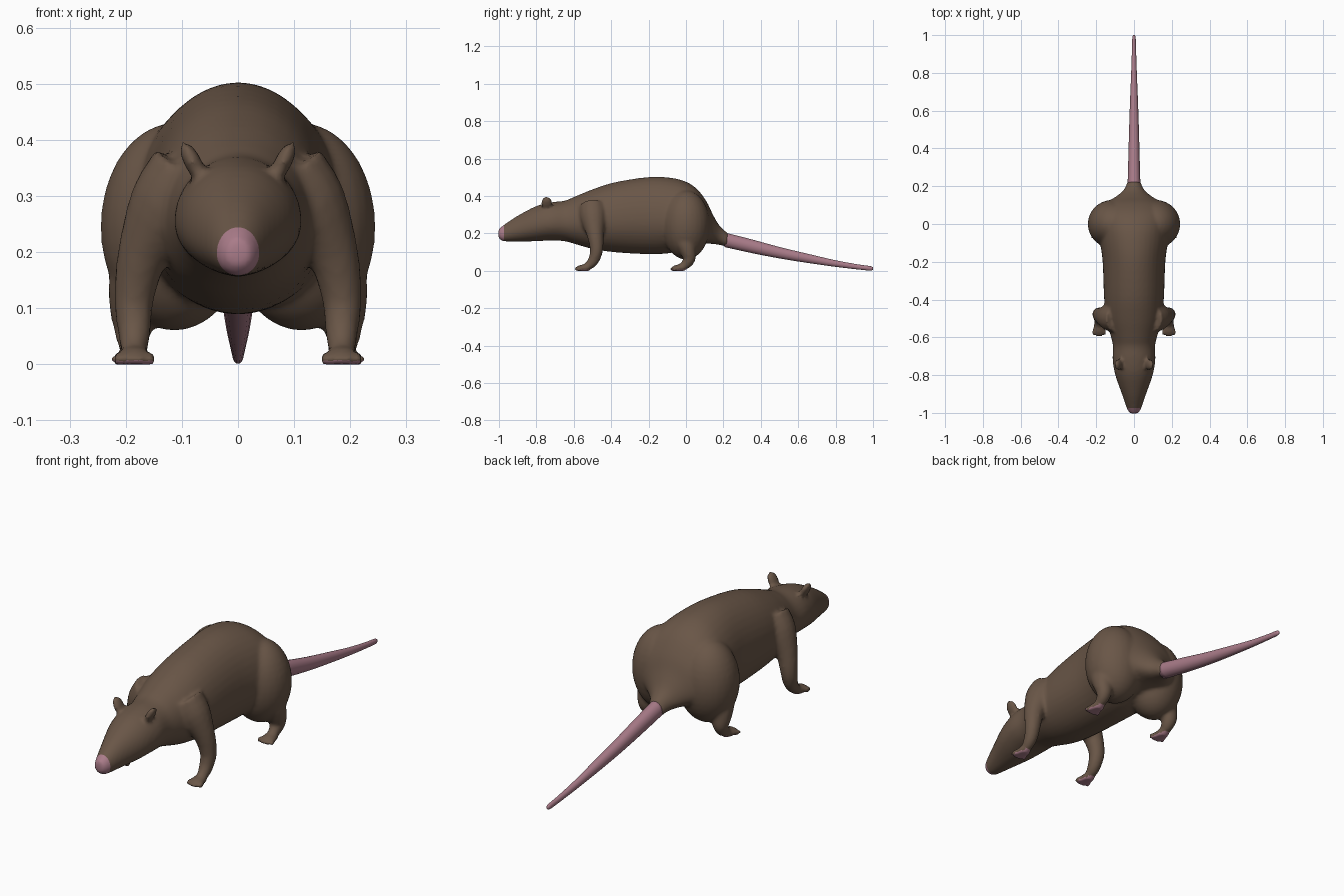
import bpy, bmesh, math
from mathutils import Vector, Matrix

if "Cube" in bpy.data.objects:
    bpy.data.objects.remove(bpy.data.objects["Cube"])


def material(name, rgb):
    m = bpy.data.materials.new(name)
    m.diffuse_color = (*rgb, 1)
    m.use_nodes = True
    m.node_tree.nodes["Principled BSDF"].inputs["Base Color"].default_value = m.diffuse_color
    return m


fur = material("brown fur", (0.142, 0.093, 0.063))
skin = material("pink skin", (0.40, 0.20, 0.25))


def smooth_path(points, steps):
    """Catmull-Rom interpolation of tuples of any length."""
    out, n = [], len(points)
    for i in range(n - 1):
        p = [points[max(0, min(n - 1, i + k))] for k in (-1, 0, 1, 2)]
        for s in range(steps):
            t = s / steps
            out.append([0.5 * (2 * b + (c - a) * t + (2 * a - 5 * b + 4 * c - d) * t * t
                               + (3 * b - a - 3 * c + d) * t ** 3) for a, b, c, d in zip(*p)])
    out.append(list(points[-1]))
    return out


class Shape:
    """Collects closed skins made of rings of points."""

    def __init__(self):
        self.verts, self.faces = [], []

    def skin(self, rings):
        base, n = len(self.verts), len(rings[0])
        for ring in rings:
            self.verts.extend(tuple(p) for p in ring)
        for i in range(len(rings) - 1):
            a = base + i * n
            for k in range(n):
                j = (k + 1) % n
                self.faces.append((a + k, a + j, a + n + j, a + n + k))
        self.faces.append(tuple(range(base + n - 1, base - 1, -1)))
        self.faces.append(tuple(range(base + (len(rings) - 1) * n, base + len(rings) * n)))

    def pair(self, rings):
        self.skin(rings)
        self.skin([[(-p[0], p[1], p[2]) for p in reversed(r)] for r in rings])

    def loft(self, stations, sides, belly):
        """Egg-shaped rings in the xz plane; station = y, bottom, top, half width."""
        rings = []
        for y, lo, hi, w in stations:
            zc = lo + belly * (hi - lo)
            angles = [2 * math.pi * k / sides for k in range(sides)]
            rings.append([(-w * math.cos(a), y, zc + math.sin(a) * ((hi - zc) if math.sin(a) > 0 else (zc - lo)))
                          for a in angles])
        self.skin(rings)

    def ellipsoid(self, c, r, rot=Matrix.Identity(4), u=16, v=10):
        """Ellipsoid on both sides of the body."""
        m = Matrix.Translation(c) @ rot @ Matrix.Diagonal((*r, 1))
        rings = []
        for i in range(v + 1):
            a = math.pi * (0.03 + 0.94 * i / v) - math.pi / 2
            rings.append([m @ Vector((math.cos(a) * math.cos(2 * math.pi * k / u),
                                      math.cos(a) * math.sin(2 * math.pi * k / u), math.sin(a)))
                          for k in range(u)])
        self.pair(rings)

    def limb(self, points, sides=16):
        """Round tube along a path on both sides; point = x, y, z, radius."""
        path = smooth_path(points, 3)
        rings = []
        for i, p in enumerate(path):
            t = Vector(path[min(i + 1, len(path) - 1)][:3]) - Vector(path[max(i - 1, 0)][:3])
            t.normalize()
            s = t.cross(Vector((1, 0, 0))).normalized()
            w = t.cross(s)
            rings.append([Vector(p[:3]) + p[3] * (math.cos(2 * math.pi * k / sides) * s
                                                 + math.sin(2 * math.pi * k / sides) * w)
                          for k in range(sides)])
        self.pair(rings)

    def foot(self, x, y):
        """Flat paw with four toes pointing forward."""
        self.ellipsoid((x, y, 0.014), (0.031, 0.042, 0.019))
        for k in range(4):
            dx = (k - 1.5) * 0.018
            self.ellipsoid((x + dx * 1.1, y - 0.033 + abs(dx) * 0.3, 0.009), (0.0095, 0.022, 0.0125),
                           Matrix.Rotation(dx * 9, 4, 'Z'), 10, 6)

    def mesh(self, name):
        me = bpy.data.meshes.new(name)
        me.from_pydata(self.verts, [], self.faces)
        me.update()
        return me


def finish(name, mesh):
    obj = bpy.data.objects.new(name, mesh)
    bpy.context.collection.objects.link(obj)
    mesh.shade_smooth()
    return obj


rat = Shape()

# head, trunk and rump
rat.loft(smooth_path([
    (-1.003, 0.178, 0.222, 0.020), (-0.99, 0.163, 0.233, 0.031), (-0.97, 0.157, 0.248, 0.040),
    (-0.90, 0.156, 0.294, 0.064), (-0.80, 0.158, 0.346, 0.099), (-0.72, 0.162, 0.366, 0.113),
    (-0.65, 0.158, 0.374, 0.111), (-0.60, 0.145, 0.394, 0.121), (-0.50, 0.117, 0.435, 0.148),
    (-0.38, 0.099, 0.473, 0.159), (-0.20, 0.089, 0.501, 0.166), (-0.08, 0.095, 0.497, 0.182),
    (0.00, 0.120, 0.476, 0.190), (0.06, 0.138, 0.436, 0.184), (0.11, 0.145, 0.370, 0.152),
    (0.145, 0.143, 0.298, 0.096), (0.18, 0.138, 0.240, 0.055), (0.225, 0.126, 0.200, 0.034)], 4), 40, 0.45)

# haunches and hind legs
rat.ellipsoid((0.113, 0.0, 0.245), (0.132, 0.128, 0.185), u=28, v=18)
rat.limb([(0.150, -0.02, 0.19, 0.082), (0.178, 0.000, 0.14, 0.056), (0.188, 0.012, 0.10, 0.042),
          (0.188, 0.018, 0.065, 0.034), (0.187, 0.000, 0.036, 0.027), (0.187, -0.03, 0.020, 0.018)])
rat.foot(0.187, -0.036)

# shoulders and front legs
rat.limb([(0.085, -0.50, 0.34, 0.075), (0.125, -0.495, 0.28, 0.072), (0.168, -0.486, 0.20, 0.047),
          (0.185, -0.478, 0.12, 0.036), (0.185, -0.488, 0.07, 0.031), (0.185, -0.510, 0.036, 0.026),
          (0.185, -0.54, 0.020, 0.018)])
rat.foot(0.185, -0.547)

# ears, leaning outwards
rat.ellipsoid((0.081, -0.745, 0.361), (0.016, 0.030, 0.040), Matrix.Rotation(math.radians(27), 4, 'Y'))

# fuse everything into one skin
raw = rat.mesh("raw_body")
helper = finish("helper_body", raw)
mod = helper.modifiers.new("fuse", 'REMESH')
mod.mode = 'VOXEL'
mod.voxel_size = 0.009
mod = helper.modifiers.new("soften", 'SMOOTH')
mod.factor = 0.5
mod.iterations = 4
skinned = bpy.data.meshes.new_from_object(helper.evaluated_get(bpy.context.evaluated_depsgraph_get()))
bpy.data.objects.remove(helper)
bpy.data.meshes.remove(raw)

# clean nose border, flat soles, pink nose and soles
NOSE = -0.974
bm = bmesh.new()
bm.from_mesh(skinned)
bmesh.ops.bisect_plane(bm, geom=bm.verts[:] + bm.edges[:] + bm.faces[:],
                       plane_co=(0, NOSE, 0), plane_no=(0, 1, 0))
for v in bm.verts:
    v.co.z = max(v.co.z, 0.0)
bm.normal_update()
for f in bm.faces:
    c = f.calc_center_median()
    sole = c.z < 0.012 and f.normal.z < -0.6
    f.material_index = 1 if c.y < NOSE or sole else 0
skinned.materials.clear()
skinned.materials.append(fur)
skinned.materials.append(skin)
bm.to_mesh(skinned)
bm.free()
finish("body", skinned)

# tail, tapering and sinking to the ground
tail = Shape()
tail.loft(smooth_path([
    (0.205, 0.127, 0.205, 0.034), (0.35, 0.095, 0.168, 0.030), (0.50, 0.066, 0.127, 0.026),
    (0.65, 0.042, 0.091, 0.021), (0.80, 0.021, 0.056, 0.015), (0.92, 0.007, 0.034, 0.011),
    (0.985, 0.001, 0.025, 0.009), (1.0, 0.006, 0.018, 0.004)], 4), 20, 0.5)
tail_mesh = tail.mesh("tail")
tail_mesh.materials.append(skin)
finish("tail", tail_mesh)
